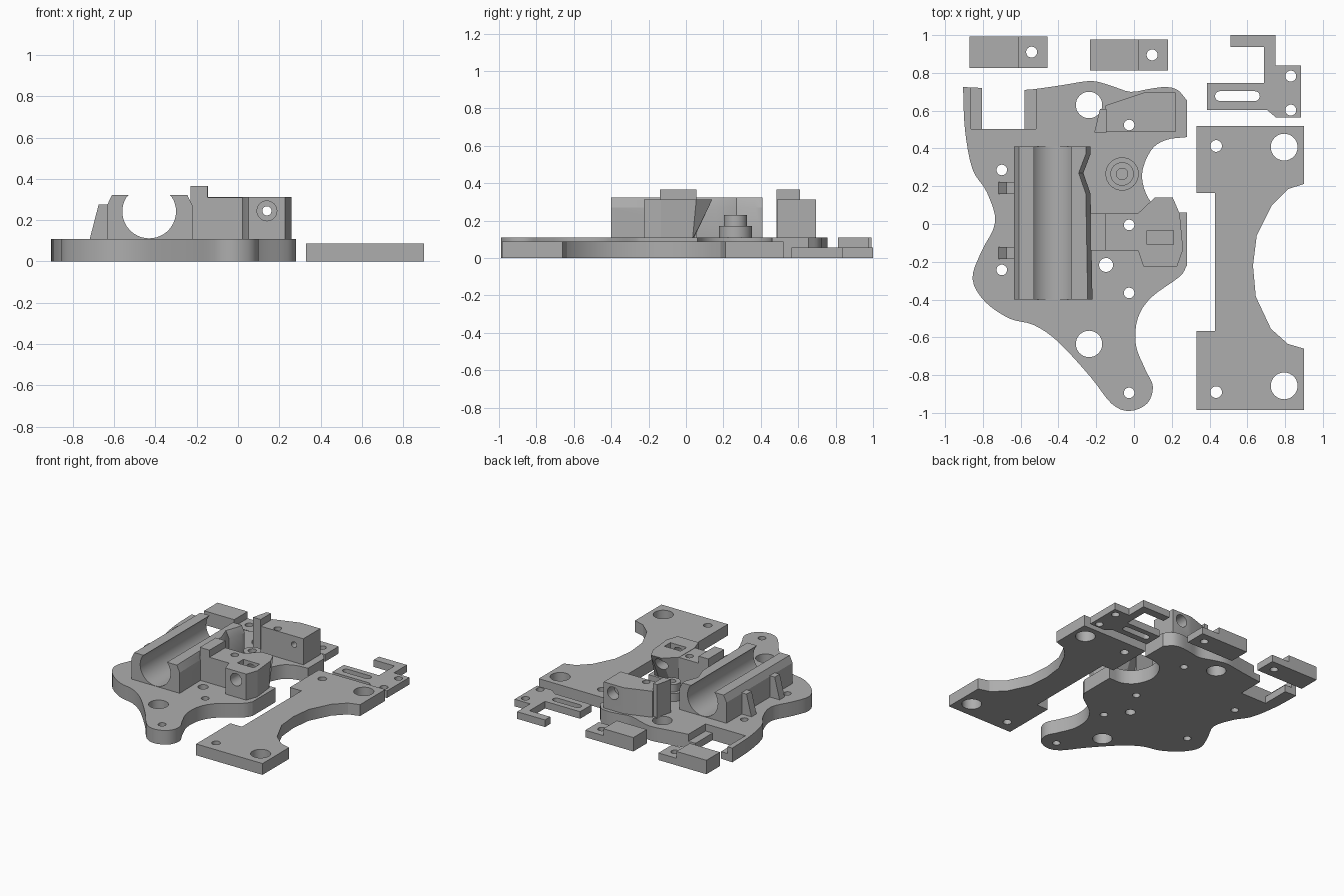
import bpy
import bmesh
from math import cos, sin, pi, radians
from mathutils import Vector

default = bpy.data.objects.get("Cube")
if default:
    bpy.data.objects.remove(default, do_unlink=True)

grey = bpy.data.materials.new("plain_grey")
grey.use_nodes = True
grey.diffuse_color = (0.42, 0.42, 0.42, 1)
grey.node_tree.nodes["Principled BSDF"].inputs["Base Color"].default_value = grey.diffuse_color


def loft(name, rings):
    """Closed solid through a list of matching rings of points."""
    bm = bmesh.new()
    loops = [[bm.verts.new(p) for p in ring] for ring in rings]
    n = len(loops[0])
    for a, b in zip(loops, loops[1:]):
        for i in range(n):
            j = (i + 1) % n
            bm.faces.new((a[i], a[j], b[j], b[i]))
    bm.faces.new(loops[0])
    bm.faces.new(loops[-1])
    bmesh.ops.recalc_face_normals(bm, faces=bm.faces)
    mesh = bpy.data.meshes.new(name)
    bm.to_mesh(mesh)
    bm.free()
    mesh.materials.append(grey)
    obj = bpy.data.objects.new(name, mesh)
    bpy.context.collection.objects.link(obj)
    return obj


def prism(name, outline, low, high, axis="z"):
    """Extrude an outline along z, or an xz outline along y."""
    if axis == "z":
        return loft(name, [[(x, y, h) for x, y in outline] for h in (low, high)])
    return loft(name, [[(x, h, z) for x, z in outline] for h in (low, high)])


def box(name, x, y, z):
    return prism(name, [(x[0], y[0]), (x[1], y[0]), (x[1], y[1]), (x[0], y[1])], *z)


def circle(cx, cy, r, n=32):
    return [(cx + r * cos(2 * pi * i / n), cy + r * sin(2 * pi * i / n)) for i in range(n)]


def activate(obj):
    bpy.ops.object.select_all(action="DESELECT")
    obj.select_set(True)
    bpy.context.view_layer.objects.active = obj


def cut(obj, cutters):
    """Subtract each cutter and remove it afterwards."""
    for cutter in cutters:
        cutter.hide_render = True
        mod = obj.modifiers.new("cut", "BOOLEAN")
        mod.operation = "DIFFERENCE"
        mod.solver = "EXACT"
        mod.object = cutter
        activate(obj)
        bpy.ops.object.modifier_apply(modifier=mod.name)
        bpy.data.objects.remove(cutter, do_unlink=True)


def drill(obj, holes):
    cut(obj, [prism("hole_cutter", circle(*hole), -1, 1) for hole in holes])


def bore(obj, r, start, end):
    """Screw bore running along y."""
    cut(obj, [prism("bore_cutter", circle(0.14, 0.245, r), start, end, "y")])


def smooth_run(points, steps=4):
    """Catmull-Rom curve through the points."""
    p = [Vector(q) for q in points]
    p = [2 * p[0] - p[1]] + p + [2 * p[-1] - p[-2]]
    out = []
    for a, b, c, d in zip(p, p[1:], p[2:], p[3:]):
        for i in range(steps):
            t = i / steps
            out.append(0.5 * (2 * b + (c - a) * t + (2 * a - 5 * b + 4 * c - d) * t ** 2
                              + (3 * b - a - 3 * c + d) * t ** 3))
    return [tuple(v) for v in out] + [tuple(points[-1])]


# Base plate: smooth runs joined at sharp corners
runs = [
    [(-.58, .71), (-.52, .715), (-.38, .735), (-.23, .757), (-.13, .735), (-.02, .7),
     (.08, .715), (.165, .725), (.23, .71), (.28, .655)],
    [(.28, .46), (.17, .445), (.09, .39), (.042, .26), (.08, .13), (.17, .065), (.28, .062)],
    [(.28, -.22), (.24, -.28), (.09, -.39), (.02, -.5), (.01, -.64), (.06, -.77),
     (.1, -.86), (.07, -.95), (-.026, -.99), (-.12, -.95), (-.23, -.81), (-.4, -.625),
     (-.53, -.535), (-.66, -.5), (-.79, -.41), (-.855, -.29), (-.81, -.15), (-.735, .01),
     (-.78, .17), (-.855, .29), (-.895, .5), (-.905, .725)],
]
plate = prism("base_plate", sum((smooth_run(run) for run in runs), []), 0, .11)
cut(plate, [box("slot_cutter", (-.805, -.58), (.503, 1), (-1, 1)),
            box("ledge_cutter", (-.862, -.52), (.503, 1), (.055, 1))])
drill(plate, [(-.238, .63, .07), (-.238, -.635, .07), (-.026, .524, .028),
              (-.026, -.005, .028), (-.026, -.365, .028), (-.148, -.217, .037),
              (-.7, .286, .028), (-.7, -.243, .028), (-.026, -.894, .028)])


# Open bearing cradle, with a dent in its right wall
def cradle_ring(y, dent):
    arc = [(-.43 + .13 * cos(a), .242 + .13 * sin(a))
           for a in (radians(140 + 260 * i / 32) for i in range(33))]
    arc[0], arc[-1] = (-.53, .322), (-.33, .322)
    ring = [(-.22 - dent, .1), (-.635, .1), (-.635, .27), (-.61, .322)] + arc
    ring += [(-.245 - dent, .322), (-.22 - dent, .27)]
    return [(x, y, z) for x, z in ring]


loft("bearing_cradle", [cradle_ring(y, dent) for y, dent in
                        [(-.4, 0), (.16, .01), (.27, .048), (.37, .01), (.41, .01)]])

# Ribs bracing the cradle
for name, y in (("front_rib", -.185), ("rear_rib", .16)):
    prism(name, [(-.72, .1), (-.62, .1), (-.62, .275), (-.675, .275)], y, y + .062, "y")

# Stepped post with a blind hole
post = prism("post_base", circle(-.063, .265, .088), .1, .172)
collar = prism("post_collar", circle(-.063, .265, .062), .165, .23)
for part in (post, collar):
    cut(part, [prism("blind_cutter", circle(-.063, .265, .03), .12, .3)])

# Front block with raised shoulder
front = prism("front_block", [(-.23, .1), (.025, .1), (.025, .31), (-.147, .31),
                              (-.147, .365), (-.23, .365)], -.14, .055, "y")
drill(front, [(-.026, -.005, .028)])

# Screw head housing, overhanging toward the rear
nose = [(.02, -.135), (.05, -.225), (.228, -.225), (.26, -.135)]
head = loft("screw_housing", [
    [(x, y, z) for x, y in nose + [(.242, side), (.205, rear), (.11, rear), (.02, side)]]
    for z, side, rear in ((.1, .035, .04), (.312, .055, .14))])
bore(head, .048, -.5, .4)
cut(head, [box("pocket_cutter", (.07, .21), (-.108, -.035), (.16, .5))])

# Rear block with raised shoulder
rear = prism("rear_block", [(-.15, .487), (.22, .487), (.22, .695), (.05, .695),
                            (-.15, .628)], .1, .312)
drill(rear, [(-.026, .524, .028)])
bore(rear, .022, .4, .8)
bore(rear, .048, .61, .8)
prism("rear_shoulder", [(-.21, .485), (-.145, .485), (-.145, .61), (-.18, .61)], .1, .365)

# Separate waisted plate
waist = prism("waisted_plate", [
    (.33, .52), (.9, .52), (.9, .212), (.815, .185), (.73, .1), (.65, -.06), (.63, -.22),
    (.645, -.385), (.725, -.555), (.815, -.635), (.9, -.66), (.9, -.985), (.33, -.985),
    (.33, -.566), (.43, -.566), (.43, .164), (.33, .164)], 0, .088)
drill(waist, [(.795, .407, .071), (.795, -.857, .071), (.435, .413, .031), (.435, -.89, .031)])

# Separate slotted bracket
bracket = prism("slotted_bracket", [
    (.51, 1), (.75, 1), (.75, .84), (.883, .84), (.883, .565), (.75, .565), (.705, .603),
    (.387, .603), (.387, .746), (.688, .746), (.688, .936), (.51, .936)], 0, .055)
drill(bracket, [(.83, .783, .029), (.83, .603, .029)])
ends = [(cx + .026 * cos(a), .677 + .026 * sin(a)) for cx, turn in ((.64, -pi / 2), (.455, pi / 2))
        for a in (turn + pi * i / 10 for i in range(11))]
cut(bracket, [prism("slot_cutter", ends, -1, 1)])

# Two loose belt clips with a thin drilled tab
for name, x, y in (("left_clip", -.87, .827), ("right_clip", -.232, .812)):
    clip = prism(name, [(x, 0), (x + .412, 0), (x + .412, .055), (x + .258, .055),
                        (x + .258, .108), (x, .108)], y, y + .165, "y")
    drill(clip, [(x + .328, y + .083, .029)])

# Smooth round walls, keep hard edges
for obj in [o for o in bpy.context.collection.objects if o.type == "MESH"]:
    activate(obj)
    bpy.ops.object.shade_smooth_by_angle(angle=radians(25))
